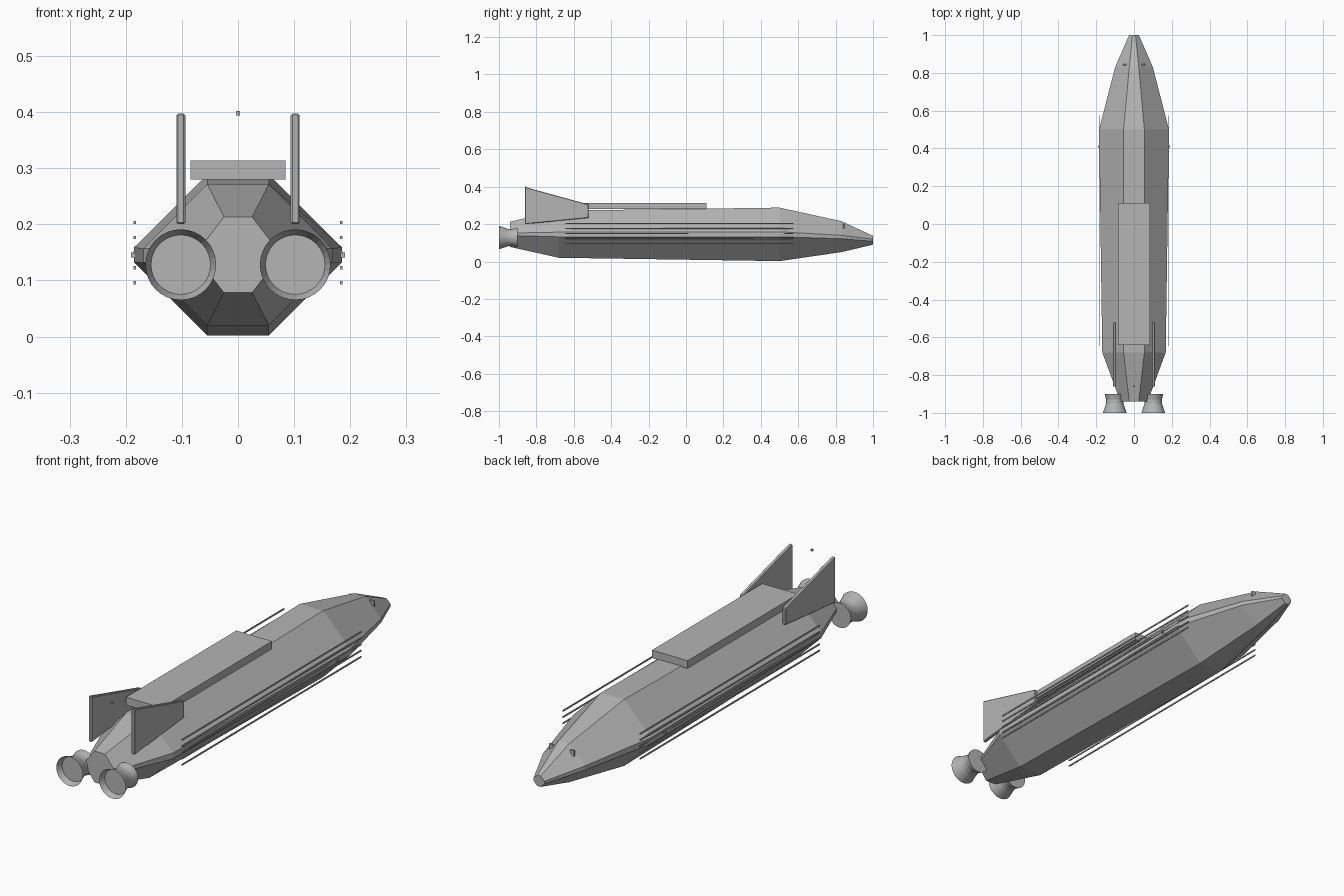
import bpy
import bmesh
from math import cos, sin, tau

cube = bpy.data.objects.get("Cube")
if cube:
    bpy.data.objects.remove(cube)

grey = bpy.data.materials.new("hull grey")
grey.use_nodes = True
colour = (0.46, 0.46, 0.46, 1)
grey.diffuse_color = colour
grey.node_tree.nodes["Principled BSDF"].inputs["Base Color"].default_value = colour


def finish(name, bm):
    bmesh.ops.recalc_face_normals(bm, faces=bm.faces)
    mesh = bpy.data.meshes.new(name)
    bm.to_mesh(mesh)
    bm.free()
    mesh.materials.append(grey)
    obj = bpy.data.objects.new(name, mesh)
    bpy.context.collection.objects.link(obj)
    return obj


def loft(name, rings):
    """Skin a list of equal-length point rings and cap both ends."""
    bm = bmesh.new()
    loops = [[bm.verts.new(p) for p in ring] for ring in rings]
    for a, b in zip(loops, loops[1:]):
        for i in range(len(a)):
            j = (i + 1) % len(a)
            bm.faces.new((a[i], a[j], b[j], b[i]))
    bm.faces.new(loops[0])
    bm.faces.new(loops[-1])
    return finish(name, bm)


def box(name, centre, size):
    bm = bmesh.new()
    bmesh.ops.create_cube(bm, size=1)
    bmesh.ops.scale(bm, vec=size, verts=bm.verts)
    bmesh.ops.translate(bm, vec=centre, verts=bm.verts)
    return finish(name, bm)


def hull_ring(y, deck, side, bottom, low, high, top):
    right = [(deck, top), (side, high), (side, low), (deck, bottom)]
    left = [(-x, z) for x, z in reversed(right)]
    return [(x, y, z) for x, z in right + left]


# Eight-sided hull, tapering to engines and nose
stations = [
    (-0.94, 0.025, 0.072, 0.078, 0.139, 0.152, 0.213),
    (-0.68, 0.055, 0.168, 0.020, 0.132, 0.157, 0.272),
    (0.50, 0.055, 0.185, 0.002, 0.132, 0.159, 0.288),
    (0.83, 0.025, 0.100, 0.050, 0.122, 0.140, 0.216),
    (1.00, 0.008, 0.026, 0.090, 0.108, 0.119, 0.137),
]
loft("hull", [hull_ring(*s) for s in stations])

# Raised deck slab
box("deck_slab", (0, -0.265, 0.297), (0.17, 0.75, 0.034))

# Beacon between the fin tips
box("tail_beacon", (0, -0.858, 0.398), (0.008, 0.008, 0.008))

fin_outline = [(-0.86, 0.2), (-0.86, 0.398), (-0.52, 0.305), (-0.52, 0.233)]
# Nozzle: outer wall from the mount to the lip, then the recessed disc
nozzle_profile = [(-0.90, 0.053), (-0.93, 0.045), (-0.95, 0.046),
                  (-0.975, 0.054), (-1.0, 0.063), (-0.975, 0.053)]

for label, s in (("left", 1), ("right", -1)):
    # Tail fin
    fin = loft(f"{label}_fin", [[(s * x, y, z) for y, z in fin_outline]
                                for x in (0.094, 0.11)])
    bevel = fin.modifiers.new("soft edges", "BEVEL")
    bevel.width = 0.003
    bevel.segments = 1

    # Engine nozzle
    loft(f"{label}_engine", [
        [(s * 0.102 + r * cos(tau * i / 32), y, 0.128 + r * sin(tau * i / 32))
         for i in range(32)] for y, r in nozzle_profile])

    # Long side rails
    for n in range(5):
        box(f"{label}_rail_{n + 1}", (s * 0.184, -0.035, 0.096 + n * 0.0268),
            (0.004, 1.22, 0.006))

    # Side lamp and nose sensor
    box(f"{label}_side_lamp", (s * 0.186, 0.41, 0.145), (0.009, 0.009, 0.009))
    box(f"{label}_nose_sensor", (s * 0.05, 0.843, 0.188), (0.018, 0.007, 0.024))
